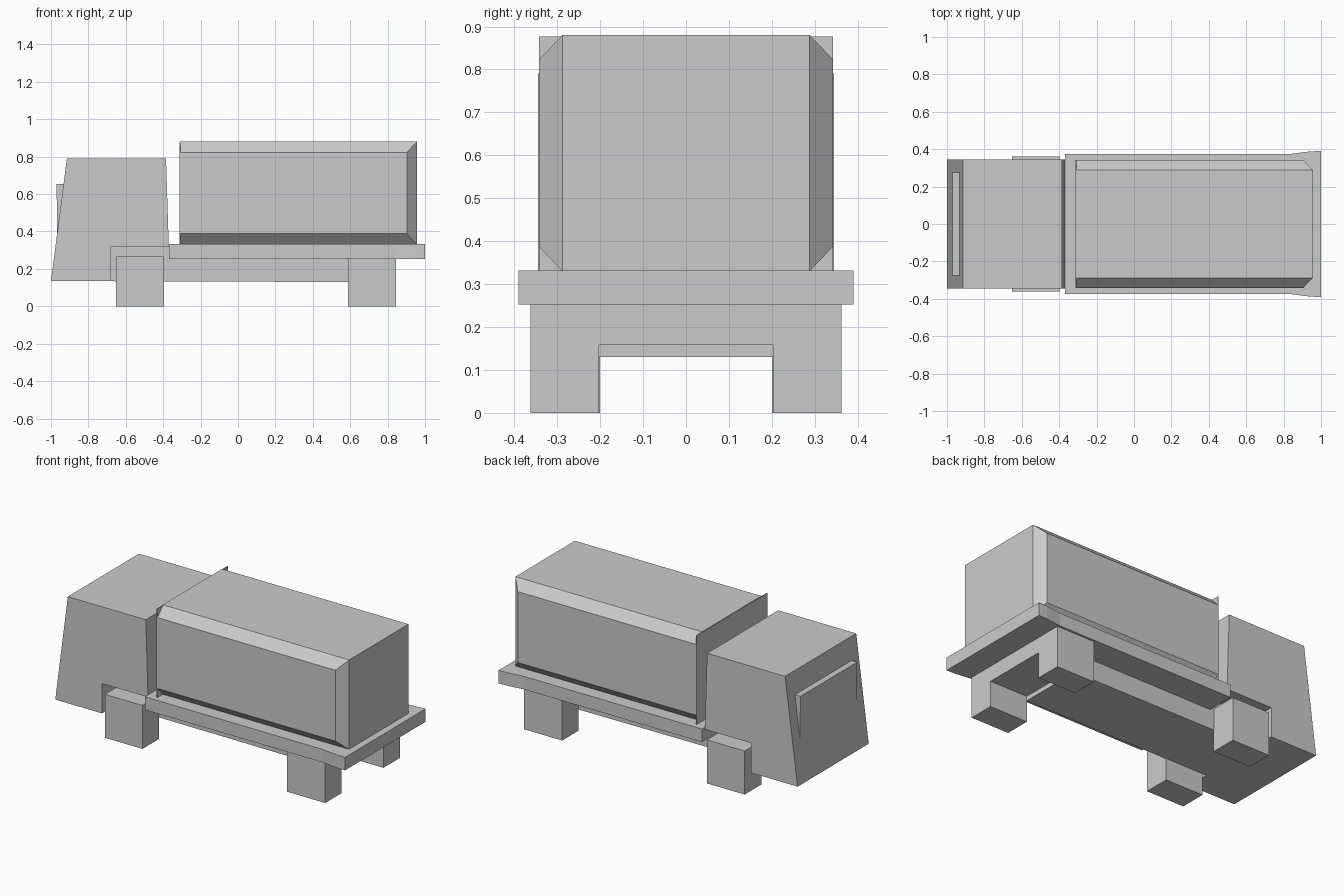
import bpy, bmesh

if "Cube" in bpy.data.objects:
    bpy.data.objects.remove(bpy.data.objects["Cube"])


def finish(name, bm):
    bmesh.ops.recalc_face_normals(bm, faces=bm.faces)
    mesh = bpy.data.meshes.new(name)
    bm.to_mesh(mesh)
    bm.free()
    obj = bpy.data.objects.new(name, mesh)
    bpy.context.collection.objects.link(obj)
    return obj


def prism(name, pts, lo, hi, axis):
    """Extrude a closed 2D profile along x, y or z."""
    place = {'x': lambda a, b, d: (d, a, b),
             'y': lambda a, b, d: (a, d, b),
             'z': lambda a, b, d: (a, b, d)}[axis]
    bm = bmesh.new()
    ends = [[bm.verts.new(place(a, b, d)) for a, b in pts] for d in (lo, hi)]
    for ring in ends:
        bm.faces.new(ring)
    n = len(pts)
    for i in range(n):
        j = (i + 1) % n
        bm.faces.new((ends[0][i], ends[0][j], ends[1][j], ends[1][i]))
    return finish(name, bm)


def box(name, x0, x1, y0, y1, z0, z1):
    return prism(name, [(x0, y0), (x1, y0), (x1, y1), (x0, y1)], z0, z1, 'z')


# Cab with wheel arch notch
prism("cab", [(-1, .135), (-.915, .79), (-.385, .79), (-.37, .318),
              (-.683, .318), (-.683, .135)], -.345, .345, 'y')

# Windscreen visor wedge
prism("windscreen_visor", [(-.97, .655), (-.92, .655), (-.955, .39), (-.967, .39)],
      -.275, .275, 'y')

# Chassis, stepped up between the front arches
prism("chassis", [(-.69, .134), (.59, .13), (.59, .258), (-.37, .258),
                  (-.37, .322), (-.69, .322)], -.203, .203, 'y')

# Flat bed, flared at the rear
half = [(-.37, .375), (.84, .375), (.94, .388), (1, .39)]
prism("bed", half + [(x, -y) for x, y in reversed(half)], .252, .332, 'z')

# Front wheels
for side, name in ((-1, "front_wheel_right"), (1, "front_wheel_left")):
    y0, y1 = sorted((side * .2, side * .362))
    box(name, -.652, -.396, y0, y1, 0, .267)

# Rear wheels joined by an axle housing
prism("rear_wheels", [(-.362, 0), (-.203, 0), (-.203, .158), (.203, .158),
                      (.203, 0), (.362, 0), (.362, .254), (-.362, .254)],
      .588, .846, 'x')

# Cargo box with bevelled raised side panels
bm = bmesh.new()
for s in (-1, 1):
    for y, x1, z0, z1 in ((.288, .957, .33, .88), (.343, .903, .388, .823)):
        for x in (-.31, x1):
            for z in (z0, z1):
                bm.verts.new((x, s * y, z))
bmesh.ops.convex_hull(bm, input=bm.verts)
bmesh.ops.dissolve_limit(bm, angle_limit=.01, verts=bm.verts, edges=bm.edges)
finish("cargo_box", bm)

# Thin square front panel of the cargo box
box("cargo_front_panel", -.312, -.307, -.343, .343, .33, .877)
